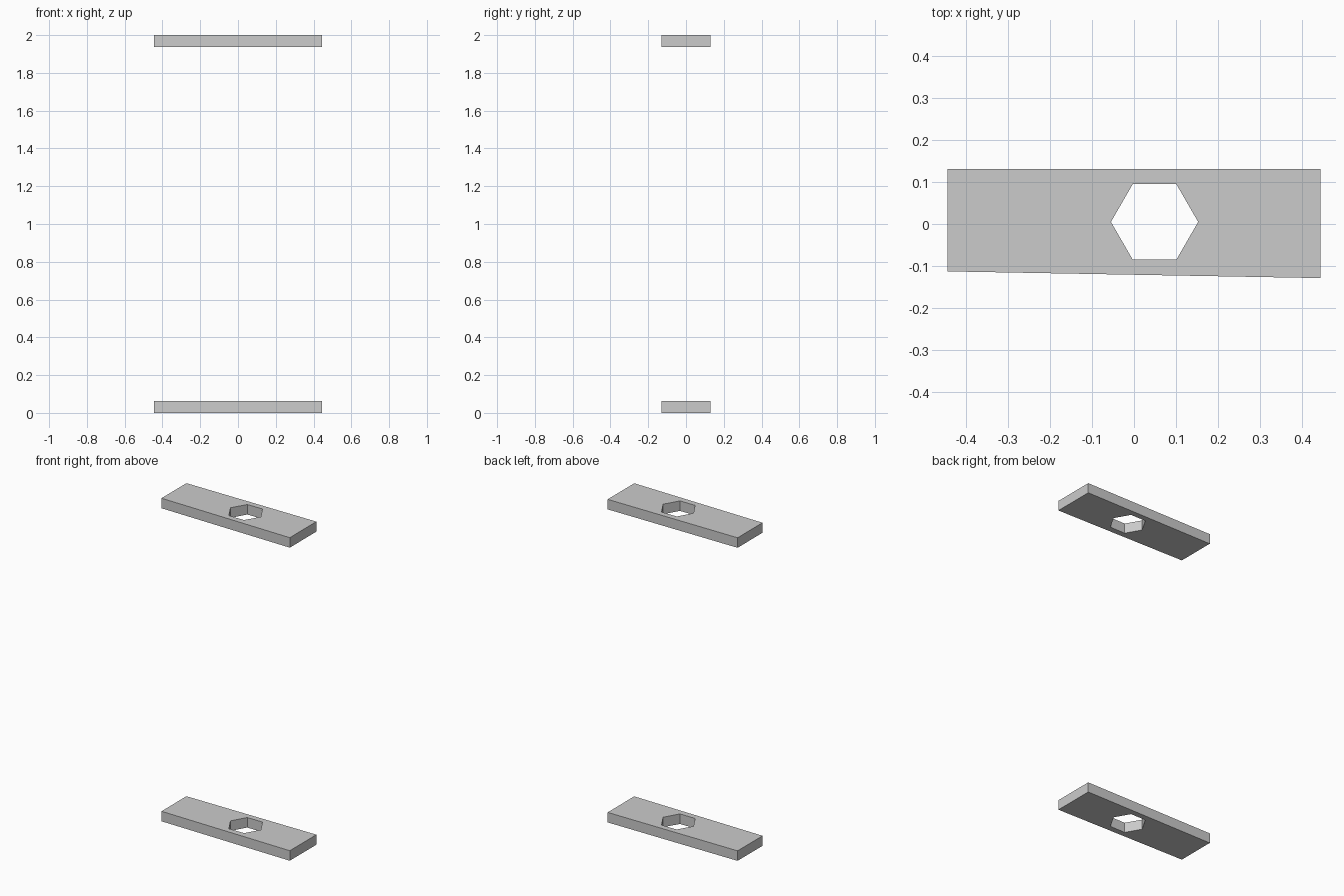
import bpy, bmesh
from math import cos, sin, radians

cube = bpy.data.objects.get("Cube")
if cube:
    bpy.data.objects.remove(cube, do_unlink=True)

THICKNESS = 0.062

# Plain grey finish
grey = bpy.data.materials.new("grey")
grey.use_nodes = True
colour = (0.6, 0.6, 0.6, 1)
grey.diffuse_color = colour
grey.node_tree.nodes["Principled BSDF"].inputs["Base Color"].default_value = colour

# Plate outline with a slightly slanted front edge, and its hexagonal hole
outline = [(-0.445, -0.113), (0.445, -0.129), (0.445, 0.131), (-0.445, 0.131)]
hexagon = [(0.049 + 0.104 * cos(radians(a)), 0.005 + 0.104 * sin(radians(a)))
           for a in range(0, 360, 60)]


def add_loop(bm, points):
    verts = [bm.verts.new((x, y, 0)) for x, y in points]
    return [bm.edges.new((v, verts[i - 1])) for i, v in enumerate(verts)]


def make_plate(name, z):
    bm = bmesh.new()
    edges = add_loop(bm, outline) + add_loop(bm, hexagon)
    bmesh.ops.triangle_fill(bm, edges=edges, use_beauty=True, normal=(0, 0, 1))
    # Raise the pierced face into a solid slab
    result = bmesh.ops.extrude_face_region(bm, geom=bm.faces[:], use_keep_orig=True)
    top = [g for g in result["geom"] if isinstance(g, bmesh.types.BMVert)]
    bmesh.ops.translate(bm, verts=top, vec=(0, 0, THICKNESS))
    bmesh.ops.recalc_face_normals(bm, faces=bm.faces[:])
    mesh = bpy.data.meshes.new(name)
    bm.to_mesh(mesh)
    bm.free()
    mesh.materials.append(grey)
    plate = bpy.data.objects.new(name, mesh)
    plate.location.z = z
    bpy.context.collection.objects.link(plate)


# Matching plates at the bottom and the top
make_plate("lower_plate", 0)
make_plate("upper_plate", 2 - THICKNESS)
